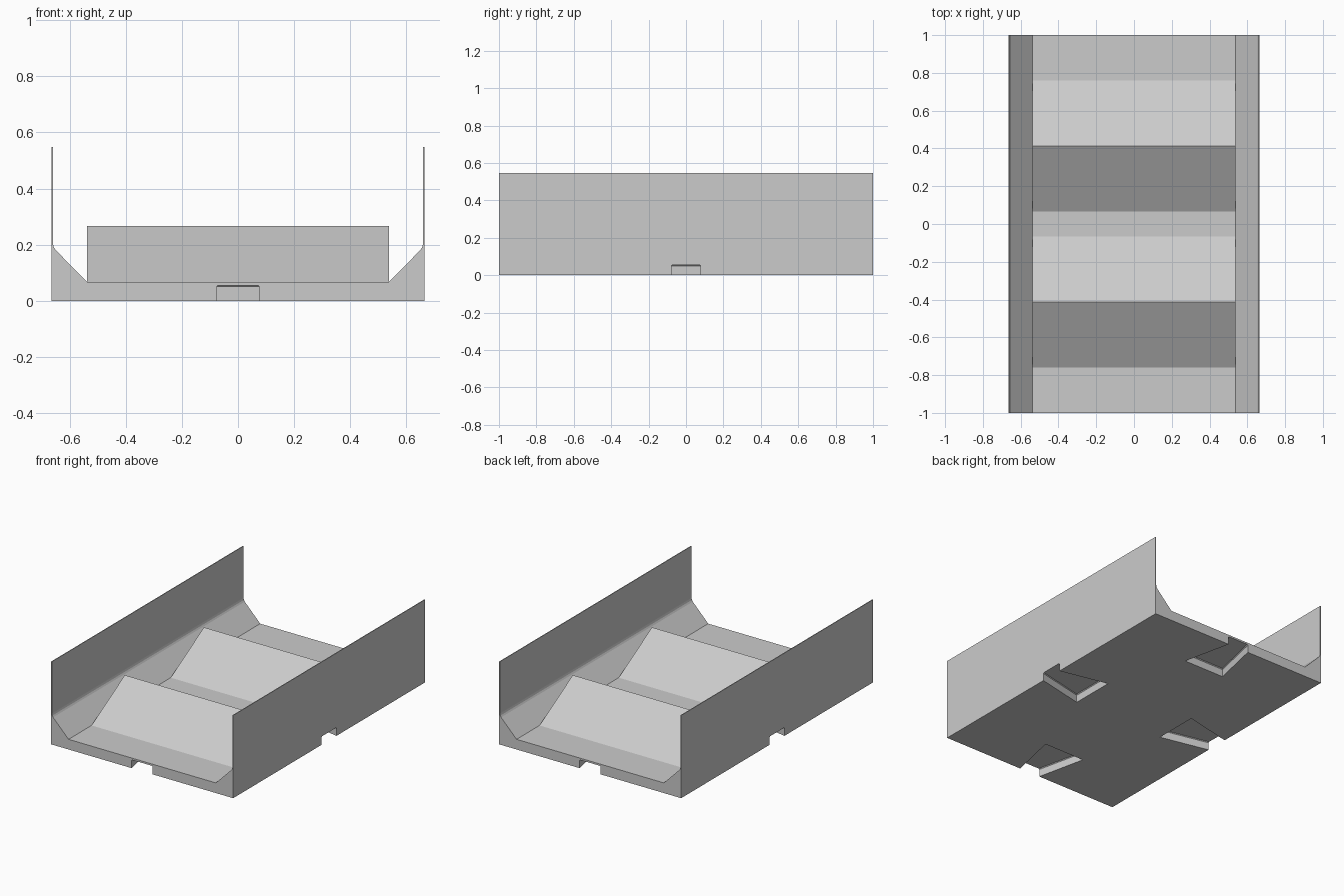
import bpy
import bmesh
from math import pi
from mathutils import Matrix

HALF_W, HALF_L = 0.665, 1.0
FLOOR_W, FLOOR_Z = 0.538, 0.067
WALL_TOP, WALL_T = 0.547, 0.005
NOTCH_Z, NOTCH_DEPTH = 0.055, 0.33

default = bpy.data.objects.get("Cube")
if default:
    bpy.data.objects.remove(default, do_unlink=True)

grey = bpy.data.materials.new("plain grey")
grey.use_nodes = True
colour = (0.6, 0.6, 0.6, 1)
grey.diffuse_color = colour
grey.node_tree.nodes["Principled BSDF"].inputs["Base Color"].default_value = colour


def loft(name, rings):
    """Solid skinned through matching rings of points, capped at both ends."""
    bm = bmesh.new()
    loops = [[bm.verts.new(p) for p in ring] for ring in rings]
    for a, b in zip(loops, loops[1:]):
        for i in range(len(a)):
            j = (i + 1) % len(a)
            bm.faces.new((a[i], a[j], b[j], b[i]))
    bm.faces.new(loops[0])
    bm.faces.new(loops[-1])
    bmesh.ops.recalc_face_normals(bm, faces=bm.faces)
    mesh = bpy.data.meshes.new(name)
    bm.to_mesh(mesh)
    bm.free()
    mesh.materials.append(grey)
    obj = bpy.data.objects.new(name, mesh)
    bpy.context.collection.objects.link(obj)
    return obj


# Tray: floor, sloped gutters and thin side walls in one extruded profile
inner = HALF_W - WALL_T
half = [(HALF_W, 0), (HALF_W, WALL_TOP), (inner, WALL_TOP), (inner, 0.205),
        (inner - 0.003, 0.192), (inner - 0.009, 0.182), (FLOOR_W, FLOOR_Z)]
profile = half + [(-x, z) for x, z in reversed(half)]
tray = loft("tray", [[(x, y, z) for x, z in profile] for y in (-HALF_L, HALF_L)])


# Dovetail connector sockets in the underside, one in the middle of each edge
def socket_outline(inset, z):
    mouth, back = 0.077 - inset, 0.15 - inset
    return [(-mouth, -0.1, z), (mouth, -0.1, z), (mouth, 0, z),
            (back, NOTCH_DEPTH - inset, z), (-back, NOTCH_DEPTH - inset, z),
            (-mouth, 0, z)]


bpy.context.view_layer.objects.active = tray
for i, reach in enumerate((HALF_L, HALF_W, HALF_L, HALF_W)):
    cutter = loft("socket_cutter", [socket_outline(0, -0.05),
                                    socket_outline(0, NOTCH_Z - 0.005),
                                    socket_outline(0.005, NOTCH_Z)])
    cutter.hide_render = True
    cutter.data.transform(Matrix.Rotation(i * pi / 2, 4, "Z")
                          @ Matrix.Translation((0, -reach, 0)))
    cut = tray.modifiers.new("socket", "BOOLEAN")
    cut.operation, cut.solver, cut.object = "DIFFERENCE", "EXACT", cutter
    bpy.ops.object.modifier_apply(modifier=cut.name)
    bpy.data.objects.remove(cutter, do_unlink=True)

# Two roof-shaped ridges across the floor, their feet set slightly into it
RIDGE_W, RIDGE_Z, SUNK_Z = 0.347, 0.267, 0.062
for name, centre in (("front_ridge", -0.413), ("back_ridge", 0.413)):
    section = [(-RIDGE_W, SUNK_Z), (-RIDGE_W, FLOOR_Z), (0, RIDGE_Z),
               (RIDGE_W, FLOOR_Z), (RIDGE_W, SUNK_Z)]
    loft(name, [[(x, centre + y, z) for y, z in section]
                for x in (-FLOOR_W, FLOOR_W)])
